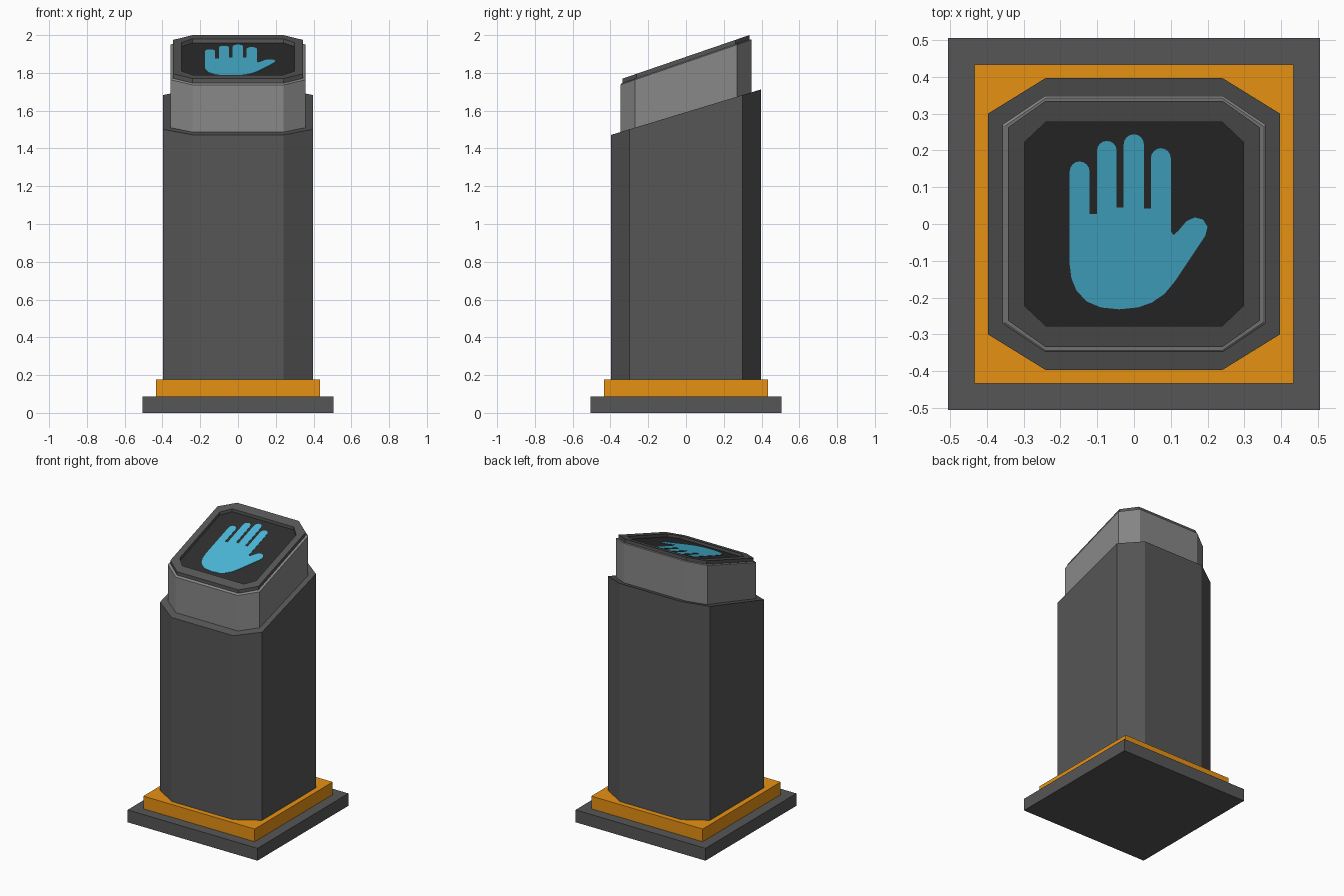
import bpy, bmesh, math

if "Cube" in bpy.data.objects:
    bpy.data.objects.remove(bpy.data.objects["Cube"])


def lin(c):
    c /= 255
    return c / 12.92 if c <= 0.04045 else ((c + 0.055) / 1.055) ** 2.4


def material(name, r, g, b):
    m = bpy.data.materials.new(name)
    m.diffuse_color = (lin(r), lin(g), lin(b), 1)
    m.use_nodes = True
    m.node_tree.nodes["Principled BSDF"].inputs["Base Color"].default_value = m.diffuse_color
    return m


DARK = material("dark grey", 86, 86, 86)
LIGHT = material("mid grey", 136, 136, 136)
ORANGE = material("orange", 242, 152, 20)
BLACK = material("screen black", 45, 45, 45)
BLUE = material("hand blue", 74, 184, 216)


def finish(name, bm, mat):
    bmesh.ops.recalc_face_normals(bm, faces=bm.faces)
    me = bpy.data.meshes.new(name)
    bm.to_mesh(me)
    bm.free()
    me.materials.append(mat)
    ob = bpy.data.objects.new(name, me)
    bpy.context.collection.objects.link(ob)
    return ob


def octagon(hx, hy, cx, cy, z, slope):
    """Rectangle with cut corners, lying on a plane tilted up towards +y."""
    pts = [(cx, -hy), (hx, -cy), (hx, cy), (cx, hy),
           (-cx, hy), (-hx, cy), (-hx, -cy), (-cx, -hy)]
    return [(x, y, z + slope * y) for x, y in pts]


def loft(name, rings, mat, closed=False):
    """Join rings with quads; cap the ends, or loop round when closed."""
    bm = bmesh.new()
    vs = [[bm.verts.new(p) for p in r] for r in rings]
    n = len(vs[0])
    pairs = list(zip(vs, vs[1:])) + ([(vs[-1], vs[0])] if closed else [])
    for a, b in pairs:
        for i in range(n):
            j = (i + 1) % n
            bm.faces.new((a[i], a[j], b[j], b[i]))
    if not closed:
        bm.faces.new(vs[0])
        bm.faces.new(vs[-1])
    return finish(name, bm, mat)


def slab(name, half, z0, z1, mat):
    sq = [(-half, -half), (half, -half), (half, half), (-half, half)]
    return loft(name, [[(x, y, z) for x, y in sq] for z in (z0, z1)], mat)


S = 0.343  # slope of the console top

# Plinth
slab("base_plate", 0.506, 0.0, 0.087, DARK)
slab("base_trim", 0.434, 0.087, 0.176, ORANGE)

# Pedestal with slanted top
loft("pedestal", [octagon(0.397, 0.397, 0.24, 0.3, 0.176, 0),
                  octagon(0.397, 0.397, 0.24, 0.3, 1.592, 0.303)], DARK)

# Neck with a small chamfer on its top edge
loft("neck", [octagon(0.358, 0.348, 0.242, 0.27, 1.58, 0.303),
              octagon(0.358, 0.348, 0.242, 0.27, 1.856, S),
              octagon(0.351, 0.342, 0.24, 0.266, 1.861, S)], LIGHT)

# Raised screen frame
loft("screen_frame", [octagon(0.343, 0.335, 0.24, 0.262, 1.858, S),
                      octagon(0.343, 0.335, 0.24, 0.262, 1.885, S),
                      octagon(0.298, 0.277, 0.24, 0.222, 1.885, S),
                      octagon(0.298, 0.277, 0.24, 0.222, 1.858, S)],
     DARK, closed=True)

# Recessed screen
loft("screen", [octagon(0.3, 0.279, 0.24, 0.224, 1.857, S),
                octagon(0.3, 0.279, 0.24, 0.224, 1.864, S)], BLACK)

# Hand print: rounded fingers left to right, then thumb and palm
outline = []
for x0, x1, top, base0, base1 in [(-0.175, -0.121, 0.17, -0.11, 0.027),
                                  (-0.101, -0.047, 0.226, 0.027, 0.045),
                                  (-0.028, 0.027, 0.244, 0.045, 0.042),
                                  (0.046, 0.1, 0.206, 0.042, -0.02)]:
    r, cx = (x1 - x0) / 2, (x0 + x1) / 2
    outline.append((x0, base0))
    for k in range(9):
        a = math.pi * (1 - k / 8)
        outline.append((cx + r * math.cos(a), top - r + r * math.sin(a)))
    outline.append((x1, base1))
outline += [(0.107, -0.03), (0.12, -0.019), (0.143, 0.008), (0.165, 0.018),
            (0.188, 0.012), (0.2, -0.008), (0.194, -0.032), (0.112, -0.155),
            (0.083, -0.19), (0.048, -0.214), (0.01, -0.227), (-0.04, -0.232),
            (-0.09, -0.227), (-0.128, -0.211), (-0.156, -0.182),
            (-0.17, -0.148)]
loft("hand_print", [[(x, y, z + S * y) for x, y in outline]
                    for z in (1.863, 1.866)], BLUE)
